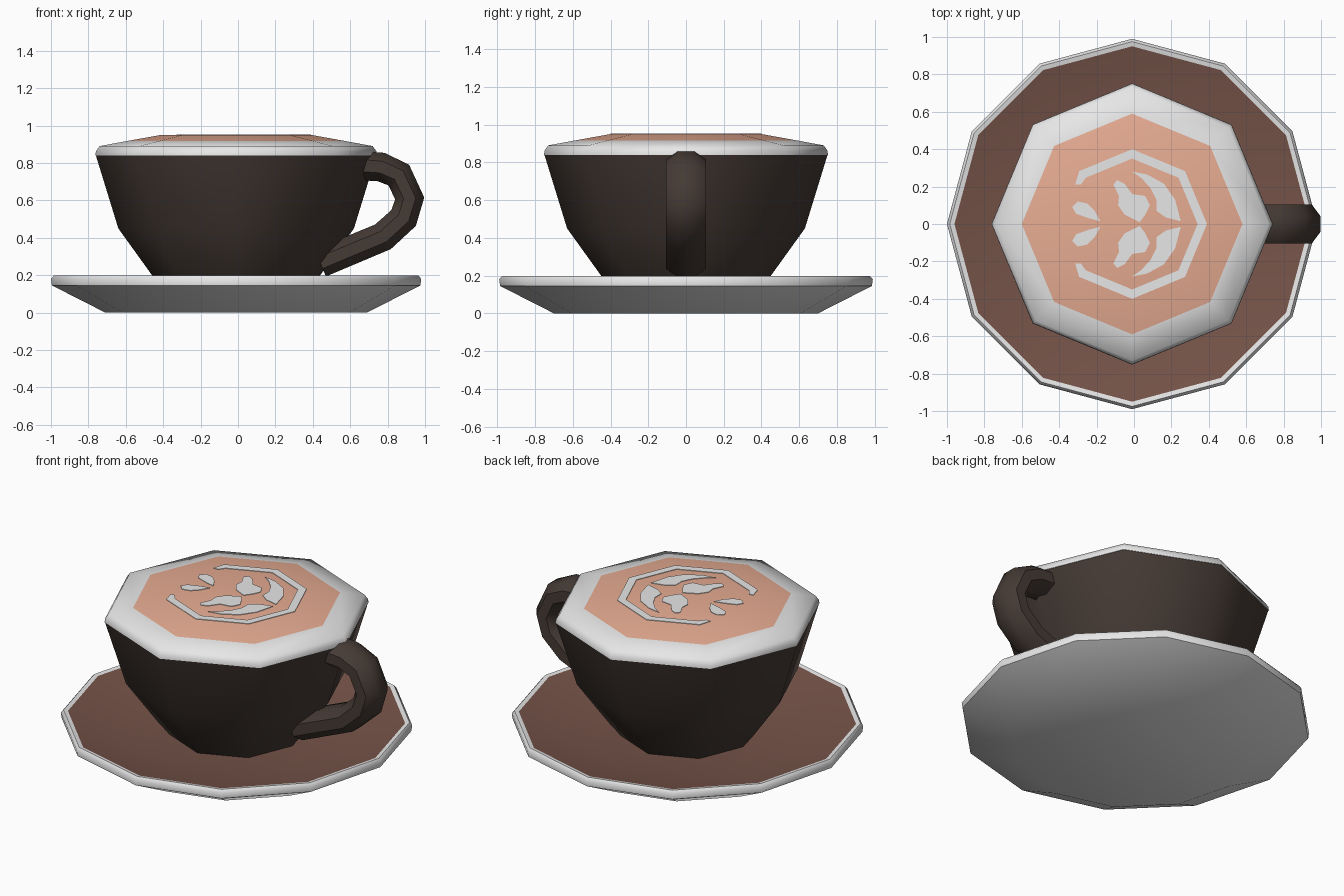
import bpy, bmesh, math
from mathutils import Vector

if "Cube" in bpy.data.objects:
    bpy.data.objects.remove(bpy.data.objects["Cube"])

CX = -0.01  # cup and saucer axis


def mat(name, rgb):
    m = bpy.data.materials.new(name)
    m.diffuse_color = (*rgb, 1)
    m.use_nodes = True
    m.node_tree.nodes["Principled BSDF"].inputs["Base Color"].default_value = m.diffuse_color
    return m


WHITE = mat("milk white", (0.8, 0.8, 0.8))
DARK = mat("dark brown", (0.06, 0.043, 0.035))
BROWN = mat("saucer brown", (0.18, 0.088, 0.066))
CREAM = mat("coffee tan", (0.83, 0.43, 0.30))


def finish(name, bm, mats, angle=50):
    bmesh.ops.recalc_face_normals(bm, faces=bm.faces)
    me = bpy.data.meshes.new(name)
    bm.to_mesh(me)
    bm.free()
    for m in mats:
        me.materials.append(m)
    ob = bpy.data.objects.new(name, me)
    bpy.context.collection.objects.link(ob)
    bpy.context.view_layer.objects.active = ob
    ob.select_set(True)
    bpy.ops.object.shade_smooth_by_angle(angle=math.radians(angle))
    ob.select_set(False)
    return ob


def bridge(bm, rings, mat_ids):
    """Join successive rings of vertices, capping both ends."""
    n = len(rings[0])
    for a, b, mi in zip(rings, rings[1:], mat_ids):
        for i in range(n):
            j = (i + 1) % n
            bm.faces.new((a[i], a[j], b[j], b[i])).material_index = mi
    bm.faces.new(rings[0]).material_index = mat_ids[0]
    bm.faces.new(rings[-1]).material_index = mat_ids[-1]


def lathe(name, profile, sides, mat_ids, mats):
    bm = bmesh.new()
    rings = [[bm.verts.new((CX + r * math.cos(math.tau * i / sides),
                            r * math.sin(math.tau * i / sides), z))
              for i in range(sides)] for r, z in profile]
    bridge(bm, rings, mat_ids)
    return finish(name, bm, mats)


# saucer: white shell with a brown dished top
lathe("saucer", [(0.70, 0), (0.985, 0.145), (0.99, 0.18), (0.975, 0.197),
                 (0.95, 0.192), (0.66, 0.115)], 12,
      [0, 0, 0, 0, 1], [WHITE, BROWN])

# cup body
lathe("cup", [(0.37, 0.10), (0.45, 0.2), (0.63, 0.45), (0.75, 0.84)], 8,
      [0, 0, 0], [DARK])

# white rim and domed coffee
lathe("rim_and_coffee", [(0.74, 0.835), (0.752, 0.84), (0.75, 0.862), (0.73, 0.89),
                         (0.59, 0.916), (0.40, 0.95)], 8,
      [0, 0, 0, 0, 1], [WHITE, CREAM])

# handle: flattened octagonal tube swept along a path
path = [Vector((x, 0, z)) for x, z in
        [(0.665, 0.785), (0.765, 0.778), (0.86, 0.735), (0.918, 0.61),
         (0.885, 0.505), (0.775, 0.405), (0.44, 0.265)]]
bm = bmesh.new()
rings = []
k = 1 / math.cos(math.pi / 8)
for i, p in enumerate(path):
    d_in = (p - path[max(i - 1, 0)]).normalized()
    d_out = (path[min(i + 1, len(path) - 1)] - p).normalized()
    t = (d_in + d_out).normalized()
    n = Vector((t.z, 0, -t.x))
    rings.append([bm.verts.new(p + n * (0.078 * k * math.cos(a)) +
                               Vector((0, 0.105 * k * math.sin(a), 0)))
                  for a in [math.tau * (j + 0.5) / 8 for j in range(8)]])
bridge(bm, rings, [0] * (len(path) - 1))
finish("handle", bm, [DARK])


# latte art: thin white plates on the flat top
def plate(name, polys):
    bm = bmesh.new()
    for poly in polys:
        for s in (1, -1):
            vs = [bm.verts.new((x, y * s, 0.951)) for x, y in poly]
            f = bm.faces.new(vs)
            ext = bmesh.ops.extrude_face_region(bm, geom=[f])["geom"]
            for v in ext:
                if isinstance(v, bmesh.types.BMVert):
                    v.co.z = 0.954
    bmesh.ops.triangulate(bm, faces=[f for f in bm.faces if len(f.verts) > 4])
    return finish(name, bm, [WHITE], 20)


def octo(r):
    return [(CX + r * math.cos(a), r * math.sin(a))
            for a in [math.radians(45 * j) for j in range(4)]]


outer = octo(0.40) + [(-0.315, 0.21)]
inner = octo(0.35) + [(-0.285, 0.21)]
plate("art_ring", [[outer[i], outer[i + 1], inner[i + 1], inner[i]] for i in range(4)])

# one half of each leaf pair, mirrored across the stem
plate("art_leaves", [
    [(-0.01, 0.28), (0.07, 0.265), (0.16, 0.215), (0.22, 0.13), (0.25, 0.015),
     (0.17, 0.035), (0.12, 0.07), (0.12, 0.13), (0.09, 0.19), (0.04, 0.245)],
    [(-0.11, 0.21), (-0.09, 0.235), (-0.05, 0.215), (-0.01, 0.16), (0.06, 0.15),
     (0.085, 0.1), (0.06, 0.05), (0.03, 0.01), (-0.05, 0.05), (-0.085, 0.1),
     (-0.08, 0.15)],
    [(-0.33, 0.09), (-0.30, 0.12), (-0.25, 0.11), (-0.21, 0.07), (-0.18, 0.015),
     (-0.24, 0.03), (-0.31, 0.055)],
])
